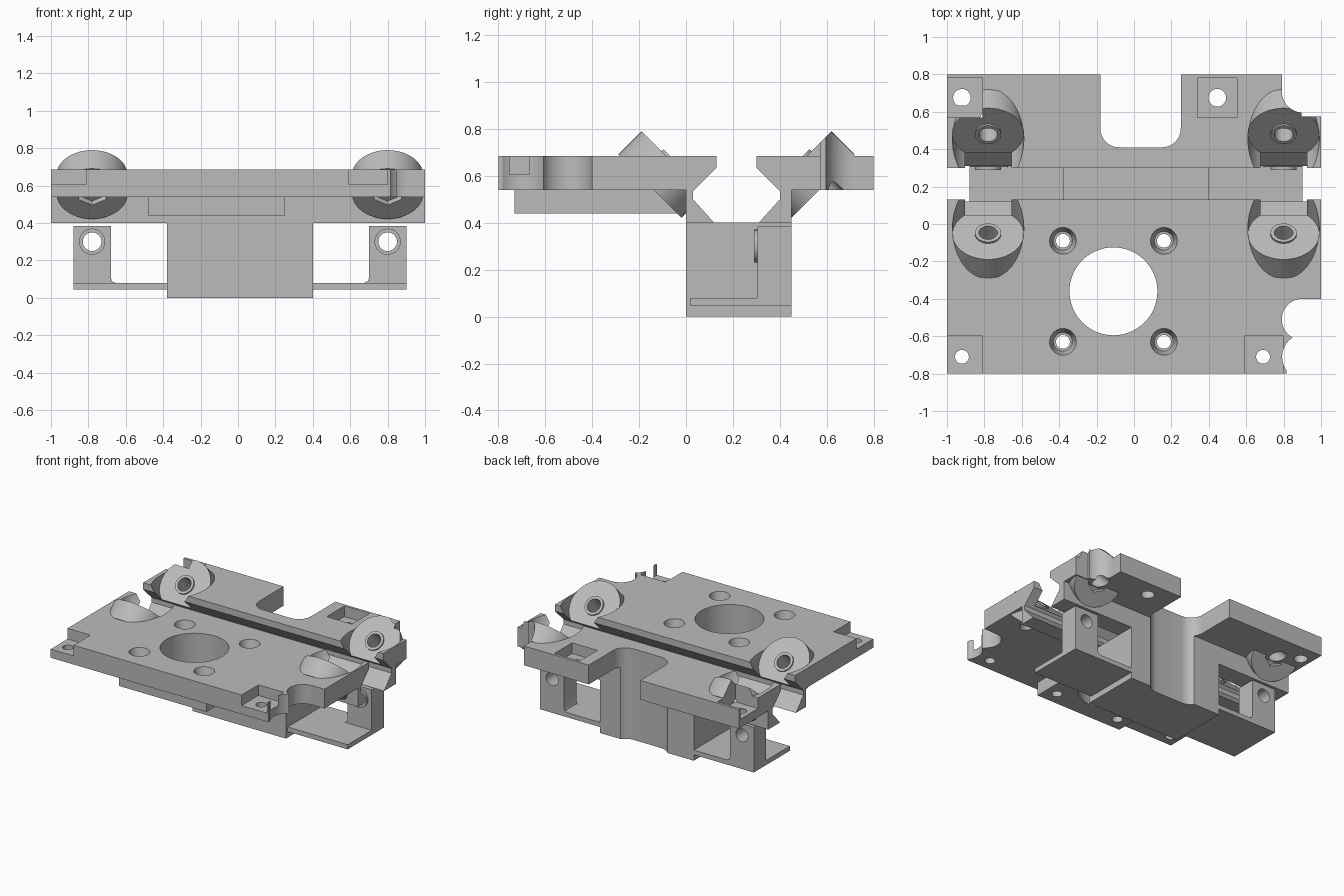
import bpy, bmesh
from math import radians, cos, sin, pi
from mathutils import Matrix, Vector

cube = bpy.data.objects.get("Cube")
if cube:
    bpy.data.objects.remove(cube, do_unlink=True)

grey = bpy.data.materials.new("plain grey")
grey.use_nodes = True
GREY = (0.5, 0.5, 0.5, 1)
grey.diffuse_color = GREY
grey.node_tree.nodes["Principled BSDF"].inputs["Base Color"].default_value = GREY

MID_X = 0.01        # centre of the bracket pairs
MID_Y = 0.215       # centre of the rail channel


def finish(name, bm):
    bmesh.ops.recalc_face_normals(bm, faces=bm.faces)
    mesh = bpy.data.meshes.new(name)
    bm.to_mesh(mesh)
    bm.free()
    mesh.materials.append(grey)
    ob = bpy.data.objects.new(name, mesh)
    bpy.context.collection.objects.link(ob)
    return ob


def prism(name, points, axis, lo, hi):
    """Extrude a 2D outline along one axis."""
    def place(p, t):
        return {"x": (t, p[0], p[1]), "y": (p[0], t, p[1]), "z": (p[0], p[1], t)}[axis]
    bm = bmesh.new()
    face = bm.faces.new([bm.verts.new(place(p, lo)) for p in points])
    new = bmesh.ops.extrude_face_region(bm, geom=[face])["geom"]
    move = Vector(place((0, 0), hi - lo))
    bmesh.ops.translate(bm, vec=move, verts=[v for v in new if isinstance(v, bmesh.types.BMVert)])
    return finish(name, bm)


def box(name, x0, x1, y0, y1, z0, z1):
    return prism(name, [(x0, y0), (x1, y0), (x1, y1), (x0, y1)], "z", z0, z1)


def rod(name, centre, tilt, r, lo, hi, sides=48, r_top=None):
    """Cylinder or cone from lo to hi along an axis tilted about x."""
    bm = bmesh.new()
    m = (Matrix.Translation(centre) @ Matrix.Rotation(radians(tilt), 4, "X")
         @ Matrix.Translation((0, 0, (lo + hi) / 2)))
    bmesh.ops.create_cone(bm, cap_ends=True, segments=sides, radius1=r,
                          radius2=r if r_top is None else r_top, depth=hi - lo, matrix=m)
    return finish(name, bm)


def cut(ob, cutters):
    for c in cutters:
        mod = ob.modifiers.new("cut", "BOOLEAN")
        mod.operation = "DIFFERENCE"
        mod.solver = "EXACT"
        mod.object = c
        bpy.context.view_layer.objects.active = ob
        bpy.ops.object.modifier_apply(modifier=mod.name)


def mirror_y(points):
    return [(2 * MID_Y - y, z) for y, z in points]


# Decks: flat plates whose inner edges form the rail channel
groove = [(0.13, 0.685), (0.13, 0.635), (0.03, 0.535), (0.03, 0.5), (0.12, 0.4)]
front_deck = prism("front_deck", [(-0.8, 0.54), (-0.8, 0.685)] + groove + [(0, 0.4), (0, 0.54)],
                   "x", -1, 1)
rear_deck = prism("rear_deck", [(0.8, 0.54), (0.8, 0.685)] + mirror_y(groove) + [(0.45, 0.4), (0.45, 0.54)],
                  "x", -1, 1)

# Centre block and the boss under the front deck
block = box("centre_block", -0.38, 0.40, 0, 0.45, 0, 0.4)
boss = box("motor_boss", -0.48, 0.25, -0.73, 0, 0.44, 0.54)

# Tilted wheel seats and their cutters
channel = prism("channel_cutter", [(0.13, 0.9)] + groove + mirror_y(groove)[::-1] + [(0.3, 0.9)],
                "x", -1.2, 1.2)
seats, seat_cutters = {}, {}
for row, sign in (("front", 1), ("rear", -1)):
    seats[row], seat_cutters[row] = [], []
    for side, sx in (("right", -1), ("left", 1)):
        c = (MID_X + sx * 0.79, MID_Y - sign * 0.27, 0.655)
        tilt = -45 * sign
        seat = rod(f"{row}_{side}_wheel_seat", c, tilt, 0.19, -0.14, 0, 64)
        bore = rod("bore_cutter", c, tilt, 0.05, -0.3, 0.1, 32)
        nut = rod("nut_cutter", c, tilt, 0.085, -0.25, -0.11, 6)
        clear = rod("clearance_cutter", c, tilt, 0.191, 0, 0.3, 64)
        cut(seat, [channel, bore, nut])
        seats[row].append(seat)
        seat_cutters[row] += [bore, clear]
        bush = rod(f"{row}_{side}_bushing", c, tilt, 0.07, -0.01, 0.012, 32)
        cut(bush, [bore])
        bpy.data.objects.remove(nut)

# Centre hole and countersunk screw holes
hole_x, hole_y = -0.11, -0.36
front_cutters = [rod("centre_hole_cutter", (hole_x, hole_y, 0), 0, 0.235, 0.3, 0.9, 64)]
for dx in (-0.27, 0.27):
    for dy in (-0.27, 0.27):
        c = (hole_x + dx, hole_y + dy, 0)
        front_cutters.append(rod("screw_cutter", c, 0, 0.037, 0.3, 0.9, 32))
        front_cutters.append(rod("sink_cutter", c, 0, 0.05, 0.60, 0.687, 32, 0.072))
cut(boss, front_cutters)

# Recessed corner pads with holes
PAD_Z = 0.605
front_cutters += [
    box("pad_cutter", -1.1, -0.81, -0.9, -0.6, PAD_Z, 0.9),
    box("pad_cutter", 0.59, 0.8, -0.9, -0.6, PAD_Z, 0.9),
    rod("pad_hole_cutter", (-0.92, -0.71, 0), 0, 0.037, 0.3, 0.9, 32),
    rod("pad_hole_cutter", (0.69, -0.71, 0), 0, 0.037, 0.3, 0.9, 32)]
rear_pads = [
    box("pad_cutter", -1.1, -0.81, 0.57, 0.78, PAD_Z, 0.9),
    box("pad_cutter", 0.34, 0.55, 0.57, 0.78, PAD_Z, 0.9),
    rod("pad_hole_cutter", (-0.92, 0.675, 0), 0, 0.047, 0.3, 0.9, 32),
    rod("pad_hole_cutter", (0.445, 0.675, 0), 0, 0.047, 0.3, 0.9, 32)]

# Scalloped right-hand corners
front_cutters += [
    rod("scallop_cutter", (0.9, -0.51, 0), 0, 0.11, 0.3, 0.95),
    rod("scallop_cutter", (0.915, -0.71, 0), 0, 0.123, 0.3, 0.95),
    box("corner_cutter", 0.9, 1.1, -0.9, -0.4, 0.3, 0.95),
    box("corner_cutter", 0.815, 1.1, -0.9, -0.77, 0.3, 0.95)]
rear_bites = [
    rod("scallop_cutter", (0.905, 0.71, 0), 0, 0.115, 0.3, 0.95),
    box("corner_cutter", 0.79, 1.1, 0.71, 0.9, 0.3, 0.95),
    box("corner_cutter", 0.895, 1.1, 0.575, 0.9, 0.3, 0.95)]

# Rounded notch in the rear edge
R = 0.1
outline = [(0.25, 0.95), (-0.18, 0.95)]
for cx, start in ((-0.18 + R, pi), (0.25 - R, 1.5 * pi)):
    for i in range(9):
        a = start + i * pi / 16
        outline.append((cx + R * cos(a), 0.41 + R + R * sin(a)))
notch = prism("notch_cutter", outline, "z", -0.1, 0.9)

cut(front_deck, front_cutters + seat_cutters["front"])
cut(rear_deck, rear_pads + rear_bites + [notch] + seat_cutters["rear"])
cut(block, [notch])
for seat in seats["rear"]:
    cut(seat, [rear_pads[0]] + rear_bites)

# Side brackets: thin floor, upright post with a bushed hole
for side, s in (("right", -1), ("left", 1)):
    xs = sorted((MID_X + s * 0.39, MID_X + s * 0.89))
    box(f"{side}_bracket_floor", *xs, 0.02, 0.45, 0.045, 0.08)
    shape = [(0.89, 0.045), (0.89, 0.385), (0.69, 0.385), (0.69, 0.105),
             (0.683, 0.088), (0.665, 0.08), (0.665, 0.045)]
    post = prism(f"{side}_bracket_post", [(MID_X + s * x, z) for x, z in shape], "y", 0.305, 0.45)
    c = (MID_X + s * 0.79, 0.45, 0.3)
    ring = rod(f"{side}_post_bushing", c, 90, 0.07, 0.14, 0.16, 32)
    bore = rod("post_bore_cutter", c, 90, 0.05, -0.1, 0.25, 32)
    cut(post, [bore])
    cut(ring, [bore])

# Remove the cutters and shade the curved walls smooth
for ob in list(bpy.data.objects):
    if ob.name.split(".")[0].endswith("_cutter"):
        bpy.data.objects.remove(ob)
bpy.ops.object.select_all(action="DESELECT")
for ob in bpy.context.collection.objects:
    if ob.type == "MESH":
        ob.select_set(True)
        bpy.context.view_layer.objects.active = ob
bpy.ops.object.shade_smooth_by_angle(angle=radians(30))
